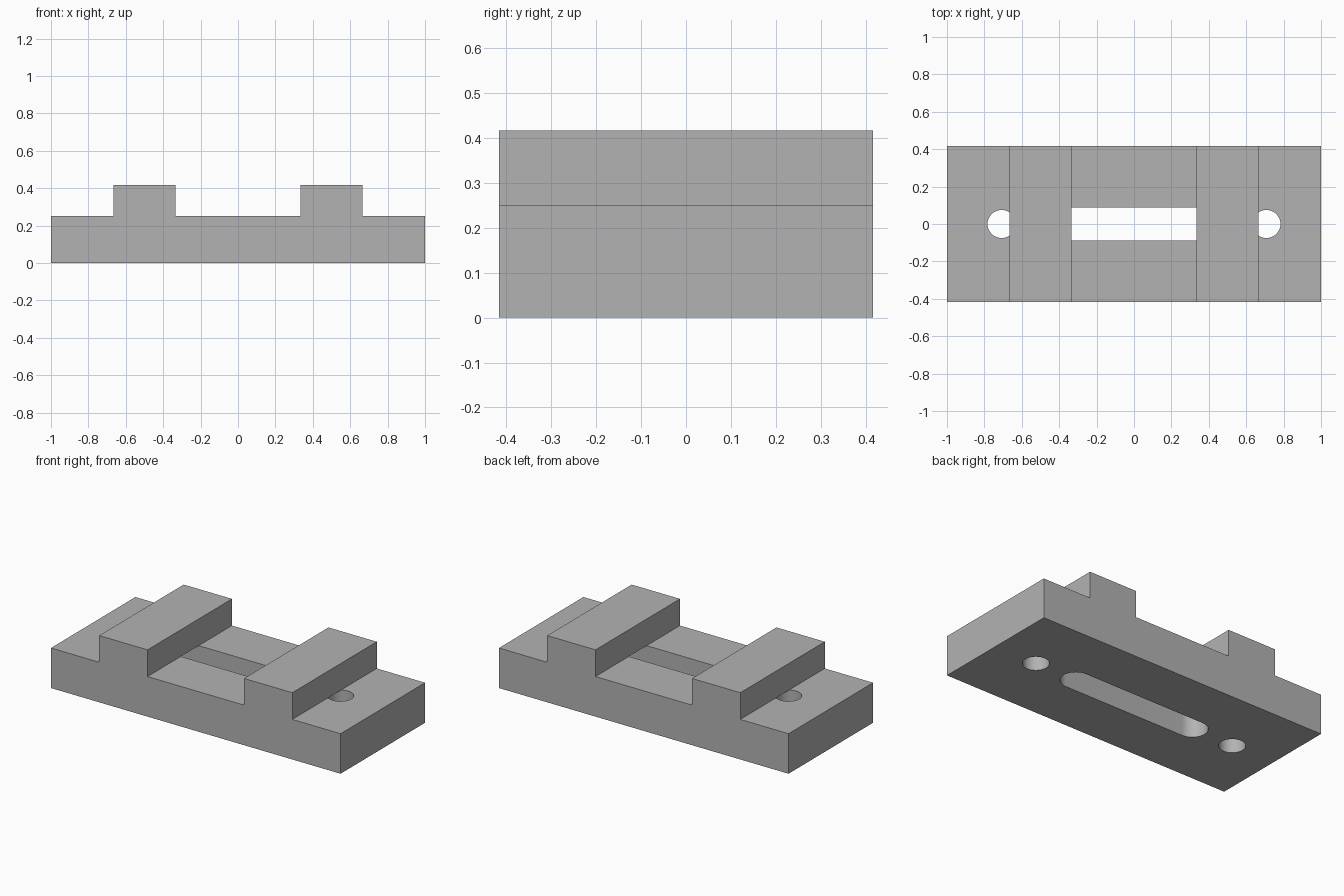
import bpy, bmesh
from math import pi, cos, sin

if "Cube" in bpy.data.objects:
    bpy.data.objects.remove(bpy.data.objects["Cube"], do_unlink=True)

HALF_Y, BASE_H, TOP_H = 0.4165, 0.25, 0.4167

grey = bpy.data.materials.new("plain grey")
grey.use_nodes = True
colour = (0.45, 0.45, 0.45, 1)
grey.diffuse_color = colour
grey.node_tree.nodes["Principled BSDF"].inputs["Base Color"].default_value = colour


def prism(name, outline, z0, z1):
    """Extrude a flat outline from z0 up to z1."""
    bm = bmesh.new()
    face = bm.faces.new([bm.verts.new((x, y, z0)) for x, y in outline])
    ext = bmesh.ops.extrude_face_region(bm, geom=[face])
    verts = [v for v in ext["geom"] if isinstance(v, bmesh.types.BMVert)]
    bmesh.ops.translate(bm, verts=verts, vec=(0, 0, z1 - z0))
    bmesh.ops.recalc_face_normals(bm, faces=bm.faces)
    mesh = bpy.data.meshes.new(name)
    bm.to_mesh(mesh)
    bm.free()
    mesh.materials.append(grey)
    obj = bpy.data.objects.new(name, mesh)
    bpy.context.collection.objects.link(obj)
    return obj


def rectangle(x0, x1):
    return [(x0, -HALF_Y), (x1, -HALF_Y), (x1, HALF_Y), (x0, HALF_Y)]


def slot(cx, half, r, n=32):
    """Round-ended outline; a circle when half is zero."""
    pts = []
    for side, start in ((1, -pi / 2), (-1, pi / 2)):
        last = n if half == 0 else n + 1
        for i in range(last):
            a = start + pi * i / n
            pts.append((cx + side * half + r * cos(a), r * sin(a)))
    return pts


def combine(target, other, operation):
    mod = target.modifiers.new(other.name, 'BOOLEAN')
    mod.operation = operation
    mod.solver = 'EXACT'
    mod.object = other
    other.hide_render = True


# Base plate with a long slot and two bolt holes
base = prism("base_plate", rectangle(-1, 1), 0, BASE_H)
helpers = [prism("slot_cutter", slot(0, 0.42, 0.0885), -0.1, BASE_H + 0.1)]
for side, label in ((1, "left"), (-1, "right")):
    helpers.append(prism(label + "_hole_cutter", slot(side * 0.708, 0, 0.075),
                         -0.1, BASE_H + 0.1))
for cutter in helpers:
    combine(base, cutter, 'DIFFERENCE')

# Raised cross bars, which cover the ends of the slot and part of the holes
for side, label in ((1, "left"), (-1, "right")):
    x0, x1 = sorted((side / 3, side * 2 / 3))
    bar = prism(label + "_bar", rectangle(x0, x1), BASE_H, TOP_H)
    combine(base, bar, 'UNION')
    helpers.append(bar)

# Merge into one solid, drop the helpers and clean the flat faces
bpy.ops.object.select_all(action='DESELECT')
base.select_set(True)
bpy.context.view_layer.objects.active = base
bpy.ops.object.convert(target='MESH')
for helper in helpers:
    bpy.data.objects.remove(helper, do_unlink=True)

bm = bmesh.new()
bm.from_mesh(base.data)
bmesh.ops.remove_doubles(bm, verts=bm.verts, dist=0.0001)
bmesh.ops.dissolve_limit(bm, angle_limit=0.01, verts=bm.verts, edges=bm.edges)
bm.to_mesh(base.data)
bm.free()
base.name = "slotted_base_with_bars"
bpy.ops.object.shade_smooth_by_angle(angle=pi / 6)
